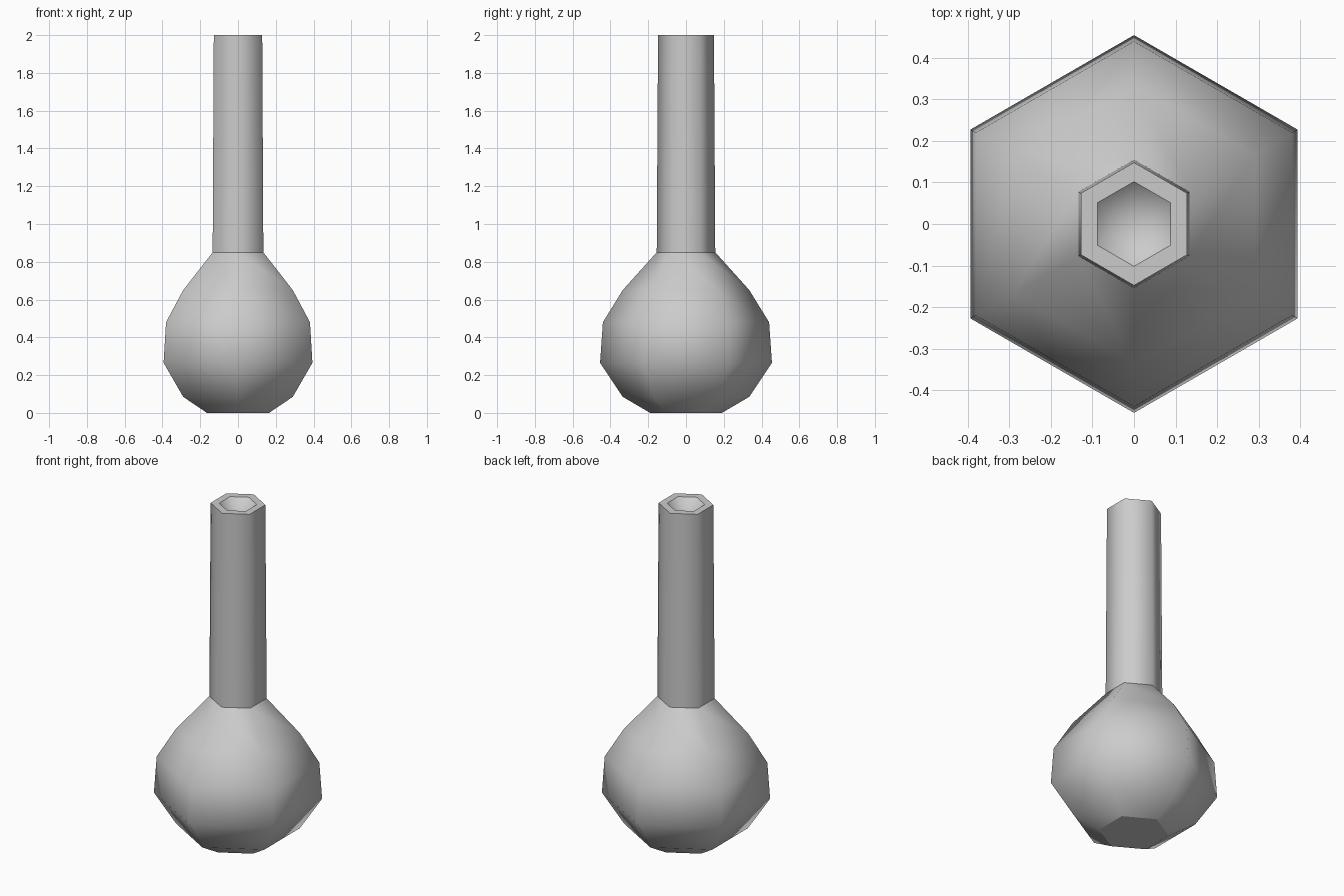
import bpy, bmesh, math

cube = bpy.data.objects.get("Cube")
if cube:
    bpy.data.objects.remove(cube, do_unlink=True)

SIDES = 6

# Single plain grey
grey = bpy.data.materials.new("light grey")
grey.use_nodes = True
colour = (0.6, 0.6, 0.6, 1)
grey.diffuse_color = colour
grey.node_tree.nodes["Principled BSDF"].inputs["Base Color"].default_value = colour


def lathe(name, profile, sharp_rings=()):
    """Six-sided lathe of (radius, z) rings, corners on the y axis."""
    bm = bmesh.new()
    rings = []
    for r, z in profile:
        if r == 0:
            rings.append([bm.verts.new((0, 0, z))] * SIDES)
        else:
            angles = [math.tau * i / SIDES for i in range(SIDES)]
            rings.append([bm.verts.new((r * math.sin(a), r * math.cos(a), z)) for a in angles])
    for lower, upper in zip(rings, rings[1:]):
        for i in range(SIDES):
            j = (i + 1) % SIDES
            corners = dict.fromkeys((lower[i], lower[j], upper[j], upper[i]))
            bm.faces.new(list(corners))
    bmesh.ops.recalc_face_normals(bm, faces=bm.faces)
    for face in bm.faces:
        face.smooth = True
    for k in sharp_rings:
        for i in range(SIDES):
            bm.edges.get((rings[k][i], rings[k][(i + 1) % SIDES])).smooth = False
    mesh = bpy.data.meshes.new(name)
    bm.to_mesh(mesh)
    bm.free()
    mesh.materials.append(grey)
    obj = bpy.data.objects.new(name, mesh)
    bpy.context.collection.objects.link(obj)
    return obj


# Closed profile: flat base, round bulb, long neck, rim, dished mouth
lathe("flask", [
    (0, 0), (0.19, 0),
    (0.335, 0.085), (0.455, 0.265), (0.44, 0.48), (0.335, 0.65),
    (0.155, 0.85), (0.148, 2),
    (0.102, 2), (0, 1.9),
], sharp_rings=(1, 6, 7, 8))
